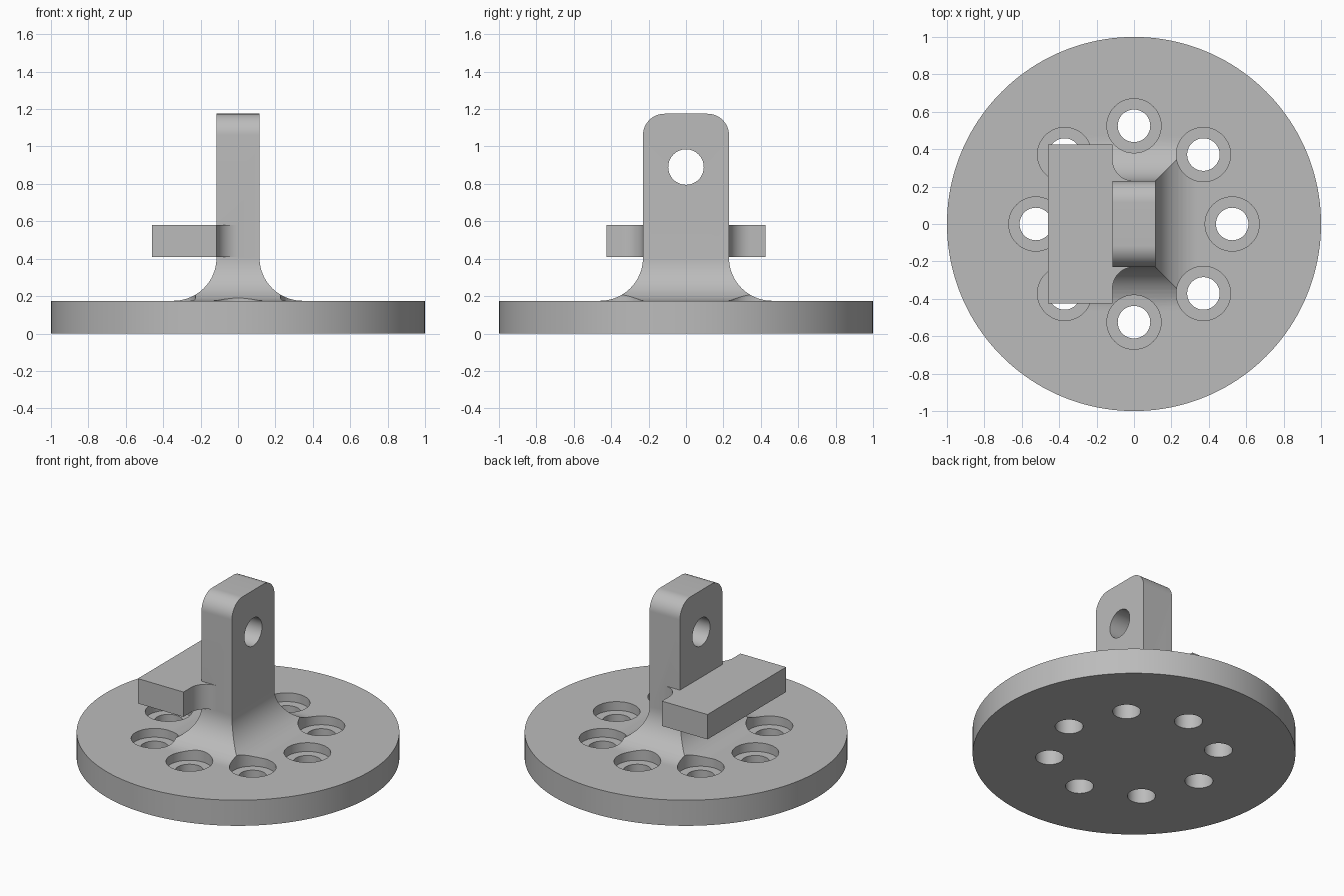
import bpy, bmesh
from math import sin, cos, pi, radians

if "Cube" in bpy.data.objects:
    bpy.data.objects.remove(bpy.data.objects["Cube"], do_unlink=True)

# Main sizes
FLANGE_H = 0.175
HALF_X, HALF_Y = 0.115, 0.23      # post half widths
FILLET = 0.23                     # flare at the foot of the post
ROUND = 0.115                     # rounded post corners and wing blends
TOP = 1.175
ARC = 16

grey = bpy.data.materials.new("plain_grey")
grey.use_nodes = True
grey.diffuse_color = (0.5, 0.5, 0.5, 1)
grey.node_tree.nodes["Principled BSDF"].inputs["Base Color"].default_value = (0.5, 0.5, 0.5, 1)


def loft(name, rings):
    """Solid skinned through closed rings with equal point counts."""
    bm = bmesh.new()
    loops = [[bm.verts.new(p) for p in ring] for ring in rings]
    for a, b in zip(loops, loops[1:]):
        for i in range(len(a)):
            j = (i + 1) % len(a)
            bm.faces.new((a[i], a[j], b[j], b[i]))
    bm.faces.new(loops[0][::-1])
    bm.faces.new(loops[-1])
    bmesh.ops.recalc_face_normals(bm, faces=bm.faces)
    mesh = bpy.data.meshes.new(name)
    bm.to_mesh(mesh)
    bm.free()
    mesh.materials.append(grey)
    obj = bpy.data.objects.new(name, mesh)
    bpy.context.collection.objects.link(obj)
    return obj


def circle(r, z, n, cx=0, cy=0):
    return [(cx + r * cos(2 * pi * i / n), cy + r * sin(2 * pi * i / n), z) for i in range(n)]


def cylinder(name, r, z0, z1, n, cx=0, cy=0):
    return loft(name, [circle(r, z0, n, cx, cy), circle(r, z1, n, cx, cy)])


def combine(target, tool, operation):
    """Boolean the tool into the target, then remove the tool."""
    tool.hide_render = True
    mod = target.modifiers.new(operation, "BOOLEAN")
    mod.operation, mod.solver, mod.object = operation, "EXACT", tool
    bpy.context.view_layer.objects.active = target
    bpy.ops.object.modifier_apply(modifier=mod.name)
    bpy.data.objects.remove(tool, do_unlink=True)


def rect(hx, hy, z):
    return [(-hx, -hy, z), (hx, -hy, z), (hx, hy, z), (-hx, hy, z)]


# Round flange
bracket = cylinder("flange_bracket", 1, 0, FLANGE_H, 160)

# Post: flared foot with mitred corners, straight shank, rounded top
rings = [rect(HALF_X + FILLET, HALF_Y + FILLET, FLANGE_H / 2)]
for i in range(ARC + 1):
    a = pi / 2 * i / ARC
    flare = FILLET * (1 - sin(a))
    rings.append(rect(HALF_X + flare, HALF_Y + flare, FLANGE_H + FILLET * (1 - cos(a))))
for i in range(ARC + 1):
    a = pi / 2 * i / ARC
    rings.append(rect(HALF_X, HALF_Y - ROUND * (1 - cos(a)), TOP - ROUND * (1 - sin(a))))
combine(bracket, loft("post", rings), "UNION")

# Side wing, blended into the post by concave quarter rounds
half = [(-0.46, 0.425), (-HALF_X, 0.425)]
for i in range(ARC + 1):
    a = pi / 2 * i / ARC
    half.append((-ROUND * cos(a), HALF_Y + ROUND * (1 - sin(a))))
outline = half + [(x, -y) for x, y in reversed(half)]
wing = loft("wing", [[(x, y, z) for x, y in outline] for z in (0.41, 0.58)])
combine(bracket, wing, "UNION")

# Ring of counterbored bolt holes
for k in range(8):
    cx, cy = 0.525 * cos(k * pi / 4), 0.525 * sin(k * pi / 4)
    profile = [(0.087, -0.1), (0.087, FLANGE_H - 0.06), (0.145, FLANGE_H - 0.06), (0.145, 0.4)]
    cutter = loft("bolt_cutter", [circle(r, z, 48, cx, cy) for r, z in profile])
    combine(bracket, cutter, "DIFFERENCE")

# Cross pin hole through the post
pin = [[(x, y, z + 0.89) for y, z, _ in circle(0.095, 0, 48)] for x in (-0.3, 0.3)]
combine(bracket, loft("pin_cutter", pin), "DIFFERENCE")

# Smooth curved walls, sharp edges
bpy.ops.object.select_all(action="DESELECT")
bracket.select_set(True)
bpy.context.view_layer.objects.active = bracket
bpy.ops.object.shade_smooth_by_angle(angle=radians(25))
